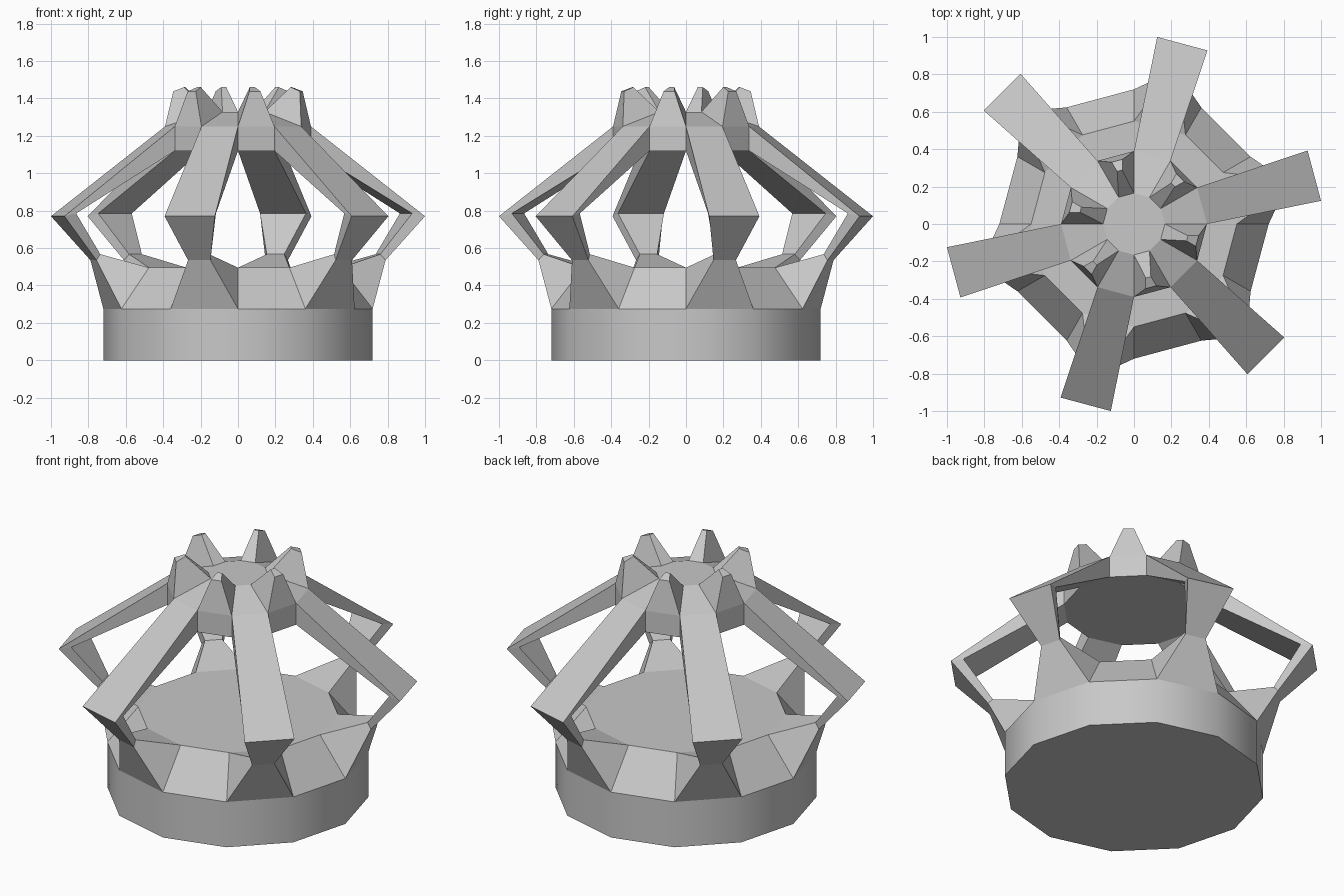
import bpy
import bmesh
from math import sin, cos, radians

cube = bpy.data.objects.get("Cube")
if cube:
    bpy.data.objects.remove(cube, do_unlink=True)

SIDES = 12
STEP = radians(360 / SIDES)

grey = bpy.data.materials.new("plain_grey")
grey.use_nodes = True
grey.diffuse_color = (0.58, 0.58, 0.58, 1)
grey.node_tree.nodes["Principled BSDF"].inputs["Base Color"].default_value = (0.58, 0.58, 0.58, 1)


def loft(name, rings, cap_start, cap_end):
    """Mesh that bridges equal-length rings of points."""
    bm = bmesh.new()
    loops = [[bm.verts.new(p) for p in ring] for ring in rings]
    for a, b in zip(loops, loops[1:]):
        n = len(a)
        for i in range(n):
            j = (i + 1) % n
            bm.faces.new((a[i], a[j], b[j], b[i]))
    if cap_start:
        bm.faces.new(loops[0])
    if cap_end:
        bm.faces.new(loops[-1])
    bmesh.ops.recalc_face_normals(bm, faces=bm.faces)
    mesh = bpy.data.meshes.new(name)
    bm.to_mesh(mesh)
    bm.free()
    mesh.materials.append(grey)
    return mesh


def place(name, mesh, angle=0):
    obj = bpy.data.objects.new(name, mesh)
    obj.rotation_euler.z = angle
    bpy.context.collection.objects.link(obj)
    return obj


def polygon(radius, z):
    return [(radius * cos(i * STEP), radius * sin(i * STEP), z) for i in range(SIDES)]


def chord(radius, z):
    """Edge of the polygon seen from its middle: distance, height, half width."""
    return radius * cos(STEP / 2), z, radius * sin(STEP / 2)


def quad(outer, inner):
    (ro, zo, wo), (ri, zi, wi) = outer, inner
    return [(ro, -wo, zo), (ro, wo, zo), (ri, wi, zi), (ri, -wi, zi)]


# Smooth round drum at the bottom
drum = place("base_drum", loft("base_drum", [polygon(0.72, 0), polygon(0.72, 0.275)], True, False))
bpy.context.view_layer.objects.active = drum
drum.select_set(True)
bpy.ops.object.shade_smooth_by_angle(angle=radians(40))
drum.select_set(False)

# Faceted sloping deck on the drum
place("deck", loft("deck", [polygon(0.72, 0.275), polygon(0.55, 0.495)], False, True))

# Raised hub with sloping rim
hub_rings = [polygon(0.39, 1.12), polygon(0.39, 1.25), polygon(0.165, 1.328)]
place("hub", loft("hub", hub_rings, True, True))

# Bent arm from the deck facet through neck and elbow up to the hub
arm = loft("arm", [
    quad(chord(0.72, 0.275), chord(0.55, 0.495)),
    quad((0.80, 0.535, 0.062), (0.775, 0.567, 0.048)),
    quad((0.998, 0.77, 0.139), (0.93, 0.785, 0.127)),
    quad(chord(0.39, 1.25), chord(0.39, 1.12)),
], False, False)

# Tapered spike on the hub rim
spike = loft("spike", [
    quad(chord(0.39, 1.25), chord(0.165, 1.328)),
    quad((0.35, 1.438, 0.03), (0.295, 1.46, 0.014)),
], False, True)

# Arms and spikes alternate around the hub
for k in range(6):
    place(f"arm_{k + 1}", arm, STEP * (2 * k + 0.5))
    place(f"spike_{k + 1}", spike, STEP * (2 * k + 1.5))
